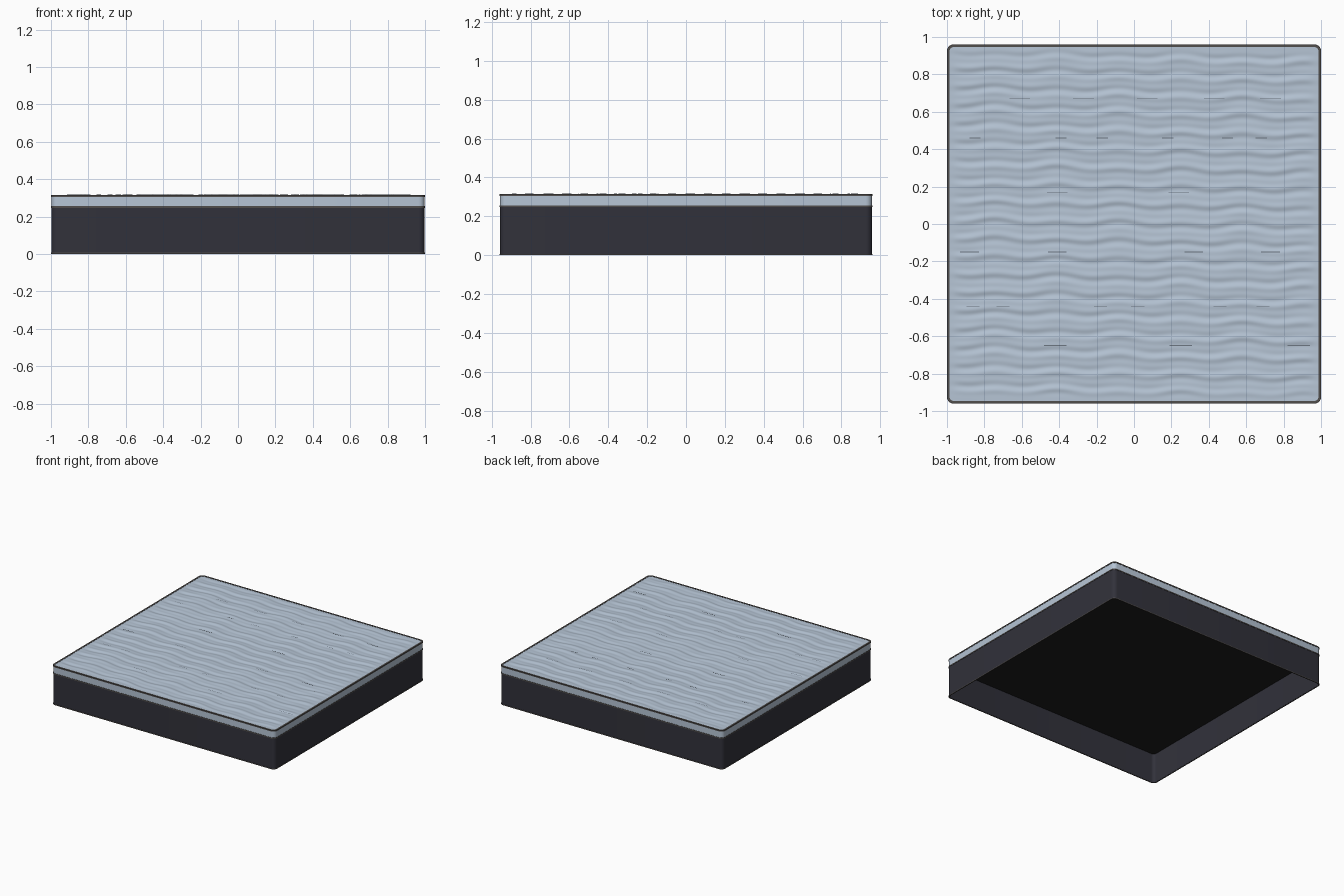
import bpy, bmesh, math

HALF_X, HALF_Y, RADIUS = 1.0, 0.96, 0.035

cube = bpy.data.objects.get("Cube")
if cube:
    bpy.data.objects.remove(cube, do_unlink=True)


def material(name, color):
    mat = bpy.data.materials.new(name)
    mat.use_nodes = True
    mat.diffuse_color = (*color, 1)
    mat.node_tree.nodes["Principled BSDF"].inputs["Base Color"].default_value = (*color, 1)
    return mat


water_blue = material("water_blue", (0.47, 0.56, 0.67))
wall_dark = material("wall_dark", (0.031, 0.031, 0.043))
trim_grey = material("trim_grey", (0.08, 0.074, 0.071))
underside_black = material("underside_black", (0.012, 0.012, 0.012))
slit_grey = material("slit_grey", (0.15, 0.18, 0.22))


def finish(name, bm, mat, smooth=True):
    bmesh.ops.recalc_face_normals(bm, faces=bm.faces)
    mesh = bpy.data.meshes.new(name)
    bm.to_mesh(mesh)
    bm.free()
    mesh.materials.append(mat)
    obj = bpy.data.objects.new(name, mesh)
    bpy.context.collection.objects.link(obj)
    if smooth:
        bpy.ops.object.select_all(action="DESELECT")
        obj.select_set(True)
        bpy.context.view_layer.objects.active = obj
        bpy.ops.object.shade_smooth_by_angle(angle=math.radians(40))
    return obj


def outline(bm, inset, z, steps=6):
    """Ring of vertices around a rounded rectangle."""
    r = RADIUS - inset
    ring = []
    for quarter, (sx, sy) in enumerate([(1, 1), (-1, 1), (-1, -1), (1, -1)]):
        for i in range(steps + 1):
            a = (quarter + i / steps) * math.pi / 2
            ring.append(bm.verts.new((sx * (HALF_X - RADIUS) + r * math.cos(a),
                                      sy * (HALF_Y - RADIUS) + r * math.sin(a), z)))
    return ring


def band(name, z0, z1, outer, inner, mat):
    """Closed rounded frame between two heights and two insets."""
    bm = bmesh.new()
    rings = [outline(bm, i, z) for i, z in
             [(outer, z0), (outer, z1), (inner, z1), (inner, z0)]]
    for k in range(4):
        a, b = rings[k], rings[(k + 1) % 4]
        for i in range(len(a)):
            j = (i + 1) % len(a)
            bm.faces.new((a[i], a[j], b[j], b[i]))
    return finish(name, bm, mat)


# Hollow base, glassy side of the water, and the thin trims
band("base_wall", 0.002, 0.25, 0.002, 0.008, wall_dark)
band("water_side", 0.25, 0.31, 0.002, 0.012, water_blue)
band("bottom_trim", 0, 0.007, 0, 0.007, trim_grey)
band("middle_trim", 0.247, 0.256, 0, 0.007, trim_grey)
band("top_trim", 0.305, 0.315, 0, 0.014, trim_grey)

# Black ceiling of the hollow base
bm = bmesh.new()
low, high = outline(bm, 0.006, 0.244), outline(bm, 0.006, 0.25)
bm.faces.new(low)
bm.faces.new(high)
for i in range(len(low)):
    j = (i + 1) % len(low)
    bm.faces.new((low[i], low[j], high[j], high[i]))
finish("underside_panel", bm, underside_black)


def wave(x, y):
    """Rippled water height, calm towards the edges."""
    bend = 0.012 * math.cos(19 * (x + 0.08)) + 0.012 * math.cos(9.4 * (x + 0.08)) * math.cos(10 * y)
    ripple = (math.sin(68 * (y - bend)) + 0.6 * math.sin(131 * (y - 0.6 * bend) + 2 * x)) / 1.6
    edge = min(HALF_X - abs(x), HALF_Y - abs(y)) - 0.015
    return 0.3135 + 0.0035 * ripple * min(1, max(0, edge / 0.06))


# Rippled water top
bm = bmesh.new()
bmesh.ops.create_grid(bm, x_segments=100, y_segments=260, size=1)
for v in bm.verts:
    v.co.x *= HALF_X - 0.013
    v.co.y *= HALF_Y - 0.013
    v.co.z = wave(v.co.x, v.co.y)
water = finish("water_surface", bm, water_blue)
for poly in water.data.polygons:
    poly.use_smooth = True

# Short dark slits along the wave crests: row, slit length, centres
rows = [
    (0.67, 0.11, (-0.61, -0.27, 0.07, 0.43, 0.73)),
    (0.46, 0.06, (-0.85, -0.39, -0.17, 0.18, 0.5, 0.68)),
    (0.17, 0.11, (-0.41, 0.24)),
    (-0.15, 0.1, (-0.88, -0.41, 0.32, 0.73)),
    (-0.44, 0.07, (-0.86, -0.7, -0.18, 0.02, 0.46, 0.69)),
    (-0.65, 0.12, (-0.42, 0.25, 0.88)),
]
bm = bmesh.new()
for y, length, centres in rows:
    for x in centres:
        corners = [(-1, -1), (1, -1), (1, 1), (-1, 1)]
        bm.faces.new([bm.verts.new((x + sx * length / 2, y + sy * 0.002, 0.3175))
                      for sx, sy in corners])
finish("wave_slits", bm, slit_grey, smooth=False)
